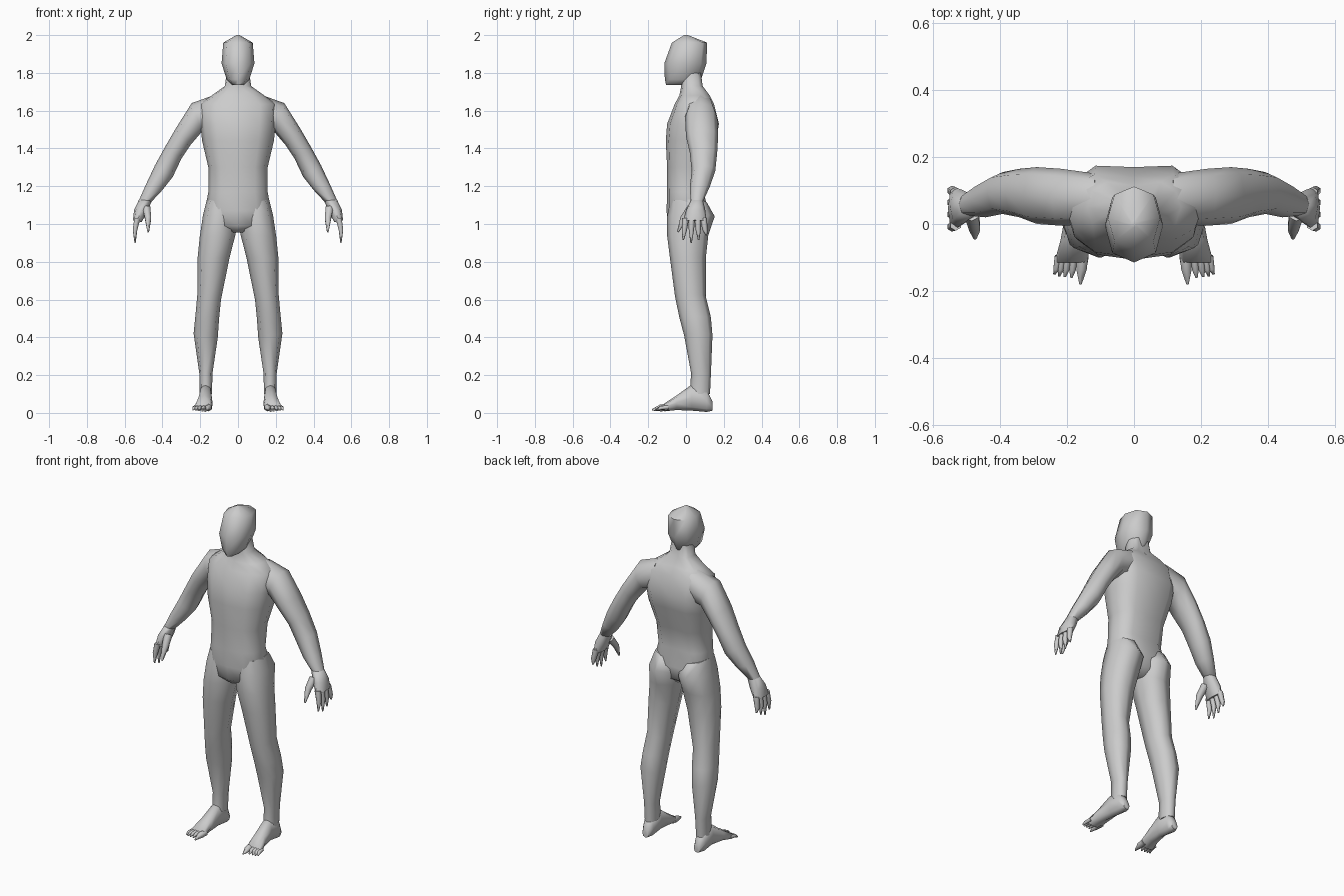
import bpy, bmesh, math
from mathutils import Vector

if "Cube" in bpy.data.objects:
    bpy.data.objects.remove(bpy.data.objects["Cube"])


def add_loft(bm, rings, sides=8, power=0.85, groove=0.0):
    """Skin a list of rings (centre, half axis u, half axis v) and cap both ends."""
    loops = []
    for c, u, v in rings:
        loop = []
        for i in range(sides):
            a = 2 * math.pi * i / sides
            ca, sa = math.cos(a), math.sin(a)
            ca = math.copysign(abs(ca) ** power, ca) if abs(ca) > 1e-6 else 0
            sa = math.copysign(abs(sa) ** power, sa) if abs(sa) > 1e-6 else 0
            p = c + u * ca + v * sa
            if i * 4 == sides:
                p.y -= groove
            loop.append(bm.verts.new(p))
        loops.append(loop)
    for a, b in zip(loops, loops[1:]):
        for i in range(sides):
            j = (i + 1) % sides
            bm.faces.new((a[i], a[j], b[j], b[i]))
    bm.faces.new(loops[0])
    bm.faces.new(loops[-1])


def front_ring(ax, az, bx, bz, y0, y1):
    """Ring from its two silhouette points in the front view and its depth range."""
    a, b = Vector((ax, 0, az)), Vector((bx, 0, bz))
    c = (a + b) / 2
    c.y = (y0 + y1) / 2
    return c, (b - a) / 2, Vector((0, (y1 - y0) / 2, 0))


def level_ring(z, hx, y0, y1):
    return front_ring(-hx, z, hx, z, y0, y1)


def foot_ring(y, x0, x1, z0, z1):
    return (Vector(((x0 + x1) / 2, y, (z0 + z1) / 2)),
            Vector(((x1 - x0) / 2, 0, 0)), Vector((0, 0, (z1 - z0) / 2)))


def add_digit(bm, points, radii):
    """Tapered finger or toe along a short path."""
    pts = [Vector(p) for p in points]
    d = (pts[-1] - pts[0]).normalized()
    u = d.cross(Vector((1, 0, 0))).normalized()
    v = d.cross(u)
    add_loft(bm, [(p, u * r, v * r) for p, r in zip(pts, radii)], 6, 1.0)


def finish(bm, name, mirror=False):
    bmesh.ops.recalc_face_normals(bm, faces=bm.faces)
    me = bpy.data.meshes.new(name)
    bm.to_mesh(me)
    bm.free()
    ob = bpy.data.objects.new(name, me)
    bpy.context.collection.objects.link(ob)
    bpy.ops.object.select_all(action='DESELECT')
    ob.select_set(True)
    bpy.context.view_layer.objects.active = ob
    bpy.ops.object.shade_smooth_by_angle(angle=math.radians(65))
    if mirror:
        ob.modifiers.new("Mirror", 'MIRROR').use_clip = False
    return ob


# Torso with neck and spine groove
bm = bmesh.new()
add_loft(bm, [level_ring(*r) for r in (
    (1.80, .06, -.03, .085), (1.73, .07, -.025, .095),
    (1.68, .14, -.035, .135), (1.635, .205, -.06, .16),
    (1.53, .20, -.10, .19), (1.44, .19, -.107, .175),
    (1.30, .157, -.10, .13), (1.17, .157, -.10, .105),
    (1.07, .175, -.103, .13), (.99, .13, -.095, .115),
    (.955, .03, -.06, .06))], 12, 0.8, 0.02)
finish(bm, "torso")

# Head
bm = bmesh.new()
add_loft(bm, [level_ring(*r) for r in (
    (1.735, .03, -.105, .03), (1.765, .06, -.112, .08),
    (1.85, .087, -.115, .108), (1.96, .078, -.075, .112),
    (2.0, .008, -.01, .01))], 8)
finish(bm, "head")

# Arms
bm = bmesh.new()
add_loft(bm, [front_ring(*r) for r in (
    (.10, 1.50, .12, 1.685, .00, .15), (.19, 1.49, .245, 1.64, -.005, .165),
    (.25, 1.42, .33, 1.505, .0, .17), (.30, 1.345, .385, 1.41, .02, .165),
    (.345, 1.25, .44, 1.31, .03, .155), (.40, 1.18, .487, 1.21, .02, .125),
    (.458, 1.118, .527, 1.12, .025, .09))])
finish(bm, "arm", True)

# Hands: palm, four fingers and thumb
bm = bmesh.new()
add_loft(bm, [front_ring(*r) for r in (
    (.455, 1.125, .525, 1.127, .025, .09), (.48, 1.065, .55, 1.075, .0, .103),
    (.51, 1.01, .556, 1.02, -.015, .108))])
for y, tip_y, tip_z in ((-.002, -.015, .915), (.03, .027, .90),
                        (.062, .067, .915), (.093, .108, .94)):
    add_digit(bm, [(.533, y, 1.03), (.545, (y + tip_y) / 2, .97),
                   (.545, tip_y, tip_z)], (.018, .014, .004))
add_digit(bm, [(.485, .03, 1.085), (.476, -.012, 1.03), (.475, -.043, .958)],
          (.024, .019, .005))
finish(bm, "hand", True)

# Legs
bm = bmesh.new()
add_loft(bm, [front_ring(*r) for r in (
    (.015, 1.10, .165, 1.13, -.085, .11), (.01, 1.03, .185, 1.05, -.10, .152),
    (.012, .95, .203, .93, -.10, .118), (.045, .82, .214, .82, -.085, .105),
    (.09, .60, .215, .63, -.058, .105), (.10, .50, .226, .51, -.035, .132),
    (.107, .40, .235, .42, -.01, .14), (.135, .21, .205, .21, .027, .132),
    (.138, .10, .203, .10, .02, .127))])
finish(bm, "leg", True)

# Feet with five toes
bm = bmesh.new()
add_loft(bm, [foot_ring(*r) for r in (
    (.14, .15, .192, .012, .06), (.11, .138, .207, .005, .12),
    (.03, .138, .205, .012, .15), (-.05, .135, .22, .015, .092),
    (-.115, .137, .238, .008, .05))])
for x, tip_x, tip_y, r in ((.154, .16, -.18, .02), (.18, .187, -.16, .013),
                           (.198, .207, -.158, .013), (.214, .224, -.156, .012),
                           (.227, .238, -.15, .011)):
    add_digit(bm, [(x, -.095, .03), ((x + tip_x) / 2, -.135, .026),
                   (tip_x, tip_y, .016)], (r, r * .9, .004))
finish(bm, "foot", True)
